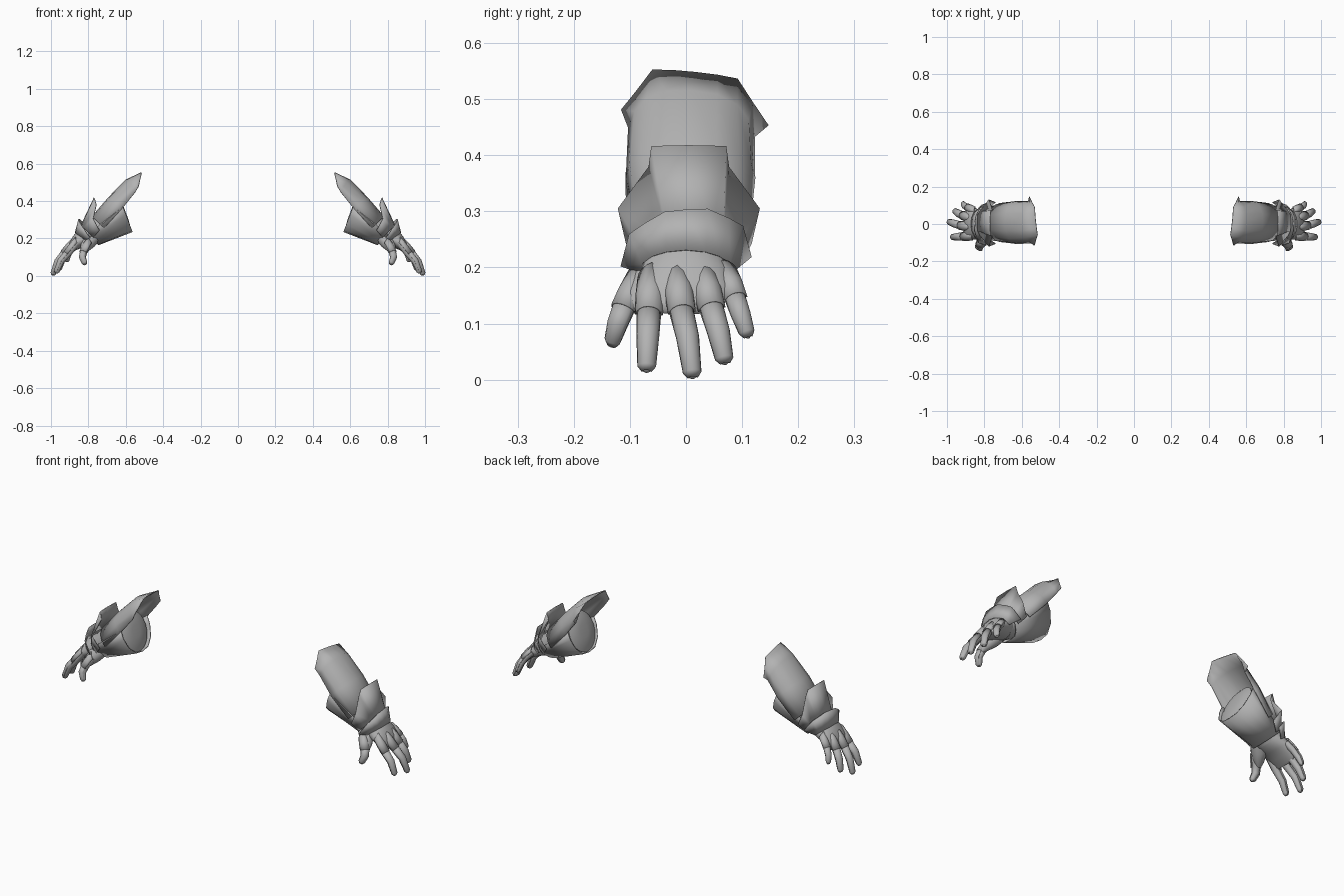
import bpy, bmesh, math
from mathutils import Vector

cube = bpy.data.objects.get("Cube")
if cube:
    bpy.data.objects.remove(cube)

steel = bpy.data.materials.new("grey steel")
steel.use_nodes = True
GREY = (0.45, 0.45, 0.45, 1)
steel.diffuse_color = GREY
steel.node_tree.nodes["Principled BSDF"].inputs["Base Color"].default_value = GREY

# Forearm frame: t runs toward the hand, h toward the back of the hand
ORIGIN = Vector((0.58, 0, 0.40))
ALONG = Vector((0.70, 0, -0.71))
OUT = Vector((0.71, 0, 0.70))
SIDE = Vector((0, 1, 0))


def arm(t, y, h):
    return ORIGIN + ALONG * t + SIDE * y + OUT * h


def grid(name, rows, closed=False, thick=0, angle=35):
    """Skin rows of points; closed rows become a capped tube."""
    bm = bmesh.new()
    vs = [[bm.verts.new(p) for p in row] for row in rows]
    n = len(vs[0])
    for a, b in zip(vs, vs[1:]):
        for i in range(n if closed else n - 1):
            j = (i + 1) % n
            bm.faces.new((a[i], a[j], b[j], b[i]))
    if closed:
        bm.faces.new(vs[0][::-1])
        bm.faces.new(vs[-1])
    bmesh.ops.recalc_face_normals(bm, faces=bm.faces)
    mesh = bpy.data.meshes.new(name)
    bm.to_mesh(mesh)
    bm.free()
    ob = bpy.data.objects.new(name, mesh)
    bpy.context.collection.objects.link(ob)
    mesh.materials.append(steel)
    if thick:
        solid = ob.modifiers.new("Thickness", "SOLIDIFY")
        solid.thickness = thick
        solid.offset = 0
    mirror = ob.modifiers.new("Other arm", "MIRROR")
    mirror.use_clip = False
    mirror.use_mirror_merge = False
    bpy.ops.object.select_all(action="DESELECT")
    ob.select_set(True)
    bpy.context.view_layer.objects.active = ob
    bpy.ops.object.shade_smooth_by_angle(angle=math.radians(angle))


def plate(name, halves, shifts=(0.005, 0.005), skews=(0, 0), angle=50):
    """Shell from half rows (t, y, h), middle to edge, reflected in y."""
    rows = []
    for half, shift, skew in zip(halves, shifts, skews):
        full = [(t, -y, h) for t, y, h in half[:0:-1]] + list(half)
        rows.append([arm(t + skew * y, y + shift, h) for t, y, h in full])
    grid(name, rows, thick=0.005, angle=angle)


def tube(name, rings, tilted=0):
    """Oval tube from (t, h, half width, half height); the first ends slant."""
    rows = []
    for k, (t, h, w, d) in enumerate(rings):
        row = []
        for i in range(24):
            a = i * math.tau / 24
            slant = 0.45 * d * math.sin(a) if k < tilted else 0
            row.append(arm(t - slant, w * math.cos(a), h + d * math.sin(a)))
        rows.append(row)
    grid(name, rows, closed=True, angle=50)


# Forearm with a slightly domed end, and hand
tube("forearm", [(0.058, -0.03, 0.03, 0.03), (0.061, -0.028, 0.07, 0.066),
                 (0.072, -0.025, 0.098, 0.094), (0.18, 0.005, 0.085, 0.076),
                 (0.30, 0.025, 0.066, 0.055)], tilted=3)
tube("hand", [(0.25, 0.02, 0.066, 0.057), (0.30, 0.03, 0.074, 0.057),
              (0.345, 0.042, 0.083, 0.042), (0.385, 0.046, 0.08, 0.028),
              (0.42, 0.041, 0.066, 0.014), (0.43, 0.038, 0.055, 0.006)])

# Long plate on the back of the forearm, bending into a flared elbow rim
plate("forearm_plate", [
    [(-0.143, 0, 0.064), (-0.143, 0.04, 0.063), (-0.142, 0.075, 0.06),
     (-0.106, 0.102, 0.041), (-0.072, 0.13, 0.022)],
    [(-0.068, 0, 0.093), (-0.068, 0.045, 0.088), (-0.064, 0.08, 0.07),
     (-0.056, 0.1, 0.043), (-0.045, 0.111, 0.012)],
    [(0.06, 0, 0.093), (0.06, 0.045, 0.088), (0.06, 0.085, 0.068),
     (0.06, 0.106, 0.04), (0.06, 0.113, 0.0)],
    [(0.2, 0, 0.084), (0.2, 0.04, 0.079), (0.2, 0.073, 0.06),
     (0.2, 0.093, 0.03), (0.2, 0.102, -0.005)],
], shifts=(0.016, 0.01, 0.008, 0.008), skews=(0.15, 0.1, 0, 0), angle=40)

# Guard under the forearm, open toward the elbow
outer = [(0, -0.126), (0.05, -0.119), (0.09, -0.086), (0.11, -0.036), (0.11, 0.005)]
inner = [(0, -0.045), (0.035, -0.042), (0.06, -0.025), (0.08, 0.005), (0.085, 0.035)]
plate("under_guard", [[(0.062 - 0.45 * (h + 0.03), y, h) for y, h in outer],
                      [(0.285, y, h) for y, h in inner]])

# Two flared collars at the wrist
plate("wrist_collar", [
    [(0.121, 0, 0.147), (0.121, 0.066, 0.145), (0.14, 0.07, 0.112),
     (0.205, 0.125, 0.072), (0.225, 0.11, 0.005)],
    [(0.275, 0, 0.093), (0.275, 0.04, 0.088), (0.275, 0.06, 0.075),
     (0.275, 0.085, 0.045), (0.275, 0.09, 0.0)],
])
plate("hand_collar", [
    [(0.26, 0, 0.125), (0.26, 0.038, 0.123), (0.264, 0.075, 0.1),
     (0.266, 0.1, 0.08), (0.278, 0.115, 0.012)],
    [(0.325, 0, 0.088), (0.325, 0.035, 0.083), (0.322, 0.06, 0.069),
     (0.318, 0.077, 0.047), (0.315, 0.08, 0.02)],
], shifts=(0, 0), skews=(-0.1, 0))


def frame(points, k, back):
    """Tangent, dorsal and side directions at a point of a path."""
    lo, hi = points[max(k - 1, 0)], points[min(k + 1, len(points) - 1)]
    tangent = (hi - lo).normalized()
    dorsal = (back - tangent * back.dot(tangent)).normalized()
    return tangent, dorsal, tangent.cross(dorsal)


def arc(centre, axes, radius, angles, peak=0.0):
    """Points around the tangent; peak pulls the middle back to a tip."""
    tangent, dorsal, side = axes
    return [centre + dorsal * radius * math.cos(a) + side * radius * math.sin(a)
            - tangent * peak * (1 - abs(a) / 1.6) for a in angles]


RING = [i * math.tau / 12 for i in range(12)]


def finger(name, path, back, r=0.019):
    pts = [Vector(p) for p in path]
    back = Vector(back)
    axes = [frame(pts, k, back) for k in range(4)]
    radii = [r, r, r * 0.9, r * 0.7]
    rows = [arc(p, ax, rr, RING) for p, ax, rr in zip(pts, axes, radii)]
    tip = axes[3][0]
    rows.append(arc(pts[3] + tip * 0.008, axes[3], r * 0.45, RING))
    rows.append(arc(pts[3] + tip * 0.012, axes[3], r * 0.12, RING))
    grid(name, rows, closed=True, angle=60)
    # Pointed knuckle plate, then a slimmer plate toward the tip
    half = [(i - 4) * 0.4 for i in range(9)]
    grid(name + "_knuckle_plate", [
        arc(pts[0], axes[0], r + 0.004, half, peak=0.02),
        arc(pts[0].lerp(pts[1], 0.5), axes[1], r + 0.005, half),
        arc(pts[1].lerp(pts[2], 0.2), axes[1], r + 0.004, half)], thick=0.004)
    grid(name + "_tip_plate", [
        arc(pts[1], axes[1], r + 0.002, half),
        arc(pts[2], axes[2], r * 0.9 + 0.002, half),
        arc(pts[3], axes[3], r * 0.7 + 0.002, half),
        arc(pts[3] + tip * 0.01, axes[3], r * 0.4, half)], thick=0.003, angle=50)


BACK = (0.8, 0, 0.6)
finger("index_finger", [(0.862, -0.062, 0.178), (0.905, -0.066, 0.125),
                        (0.945, -0.068, 0.08), (0.968, -0.07, 0.024)], BACK)
finger("middle_finger", [(0.872, -0.015, 0.182), (0.92, -0.01, 0.13),
                         (0.963, 0.003, 0.075), (0.986, 0.011, 0.013)], BACK)
finger("ring_finger", [(0.868, 0.033, 0.182), (0.91, 0.043, 0.135),
                       (0.94, 0.058, 0.085), (0.955, 0.068, 0.038)], BACK)
finger("little_finger", [(0.852, 0.072, 0.186), (0.885, 0.086, 0.15),
                         (0.905, 0.098, 0.115), (0.912, 0.108, 0.085)], BACK, 0.016)
THUMB_BACK = Vector((0.75, -0.55, 0.35))
finger("thumb", [(0.797, -0.085, 0.175), (0.823, -0.108, 0.13),
                 (0.83, -0.12, 0.1), (0.819, -0.129, 0.07)], THUMB_BACK)

# Ball of the thumb, joining the thumb to the palm
ball = [Vector(p) for p in ((0.77, -0.035, 0.21), (0.80, -0.06, 0.177),
                            (0.822, -0.088, 0.143), (0.83, -0.1, 0.125))]
grid("thumb_base", [arc(p, frame(ball, k, THUMB_BACK), rad, RING)
                    for k, (p, rad) in enumerate(zip(ball, (0.036, 0.038, 0.024, 0.012)))],
     closed=True, angle=60)
